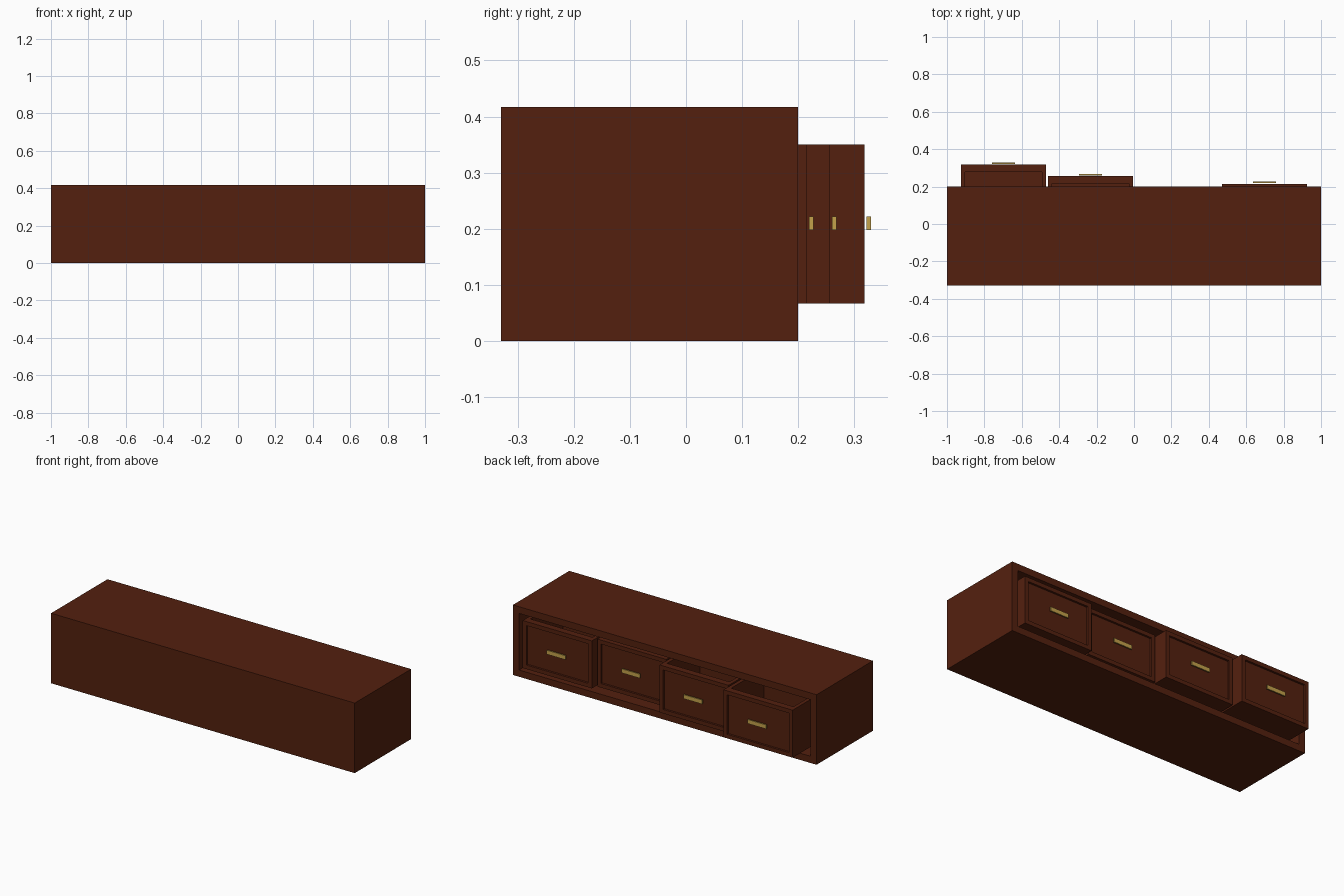
import bpy, bmesh
from mathutils import Vector

if "Cube" in bpy.data.objects:
    bpy.data.objects.remove(bpy.data.objects["Cube"])


def material(name, rgb):
    m = bpy.data.materials.new(name)
    m.diffuse_color = (*rgb, 1)
    m.use_nodes = True
    m.node_tree.nodes["Principled BSDF"].inputs["Base Color"].default_value = m.diffuse_color
    return m


WOOD = material("dark red wood", (0.088, 0.0145, 0.0045))
BRASS = material("brass", (0.56, 0.36, 0.07))


def box_verts(bm, lo, hi):
    geom = bmesh.ops.create_cube(bm, size=1)["verts"]
    for v in geom:
        v.co = Vector([lo[i] + (v.co[i] + 0.5) * (hi[i] - lo[i]) for i in range(3)])
    return geom


def hollow(bm, face, rim, depth):
    """Inset a face and push the inner part inwards."""
    bmesh.ops.inset_region(bm, faces=[face], thickness=rim, use_even_offset=True)
    shift = -face.normal.copy() * depth
    inner = bmesh.ops.extrude_face_region(bm, geom=[face])
    verts = [g for g in inner["geom"] if isinstance(g, bmesh.types.BMVert)]
    bmesh.ops.translate(bm, verts=verts, vec=shift)
    if face.is_valid:
        bmesh.ops.delete(bm, geom=[face], context="FACES_ONLY")


def face_towards(bm, direction):
    bm.normal_update()
    d = Vector(direction)
    return max(bm.faces, key=lambda f: f.calc_center_median().dot(d) + 10 * f.normal.dot(d))


def make(name, lo, hi, mat, hollows=()):
    bm = bmesh.new()
    box_verts(bm, lo, hi)
    for direction, rim, depth in hollows:
        hollow(bm, face_towards(bm, direction), rim, depth)
    bmesh.ops.recalc_face_normals(bm, faces=bm.faces)
    me = bpy.data.meshes.new(name)
    bm.to_mesh(me)
    bm.free()
    me.materials.append(mat)
    ob = bpy.data.objects.new(name, me)
    bpy.context.collection.objects.link(ob)
    return ob


# Cabinet body, open on the drawer side
make("cabinet_body", (-1, -0.33, 0), (1, 0.2, 0.417), WOOD, [((0, 1, 0), 0.04, 0.49)])

# Four drawers, each pulled out by a different amount
W, Z0, Z1, DEPTH, FRONT = 0.455, 0.067, 0.35, 0.37, 0.022
for i, y in enumerate((0.318, 0.256, 0.178, 0.215)):
    cx = -0.6975 + 0.465 * i
    x0, x1 = cx - W / 2, cx + W / 2
    # open-topped tray
    make(f"drawer_tray_{i + 1}", (x0, y - DEPTH, Z0), (x1, y - FRONT + 0.004, Z1), WOOD,
         [((0, 0, 1), 0.022, Z1 - Z0 - 0.02)])
    # front with sunken panel
    make(f"drawer_front_{i + 1}", (x0, y - FRONT, Z0), (x1, y, Z1), WOOD,
         [((0, 1, 0), 0.024, 0.012)])
    # bar handle
    make(f"handle_{i + 1}", (cx - 0.061, y + 0.004, 0.198), (cx + 0.061, y + 0.012, 0.222), BRASS)
